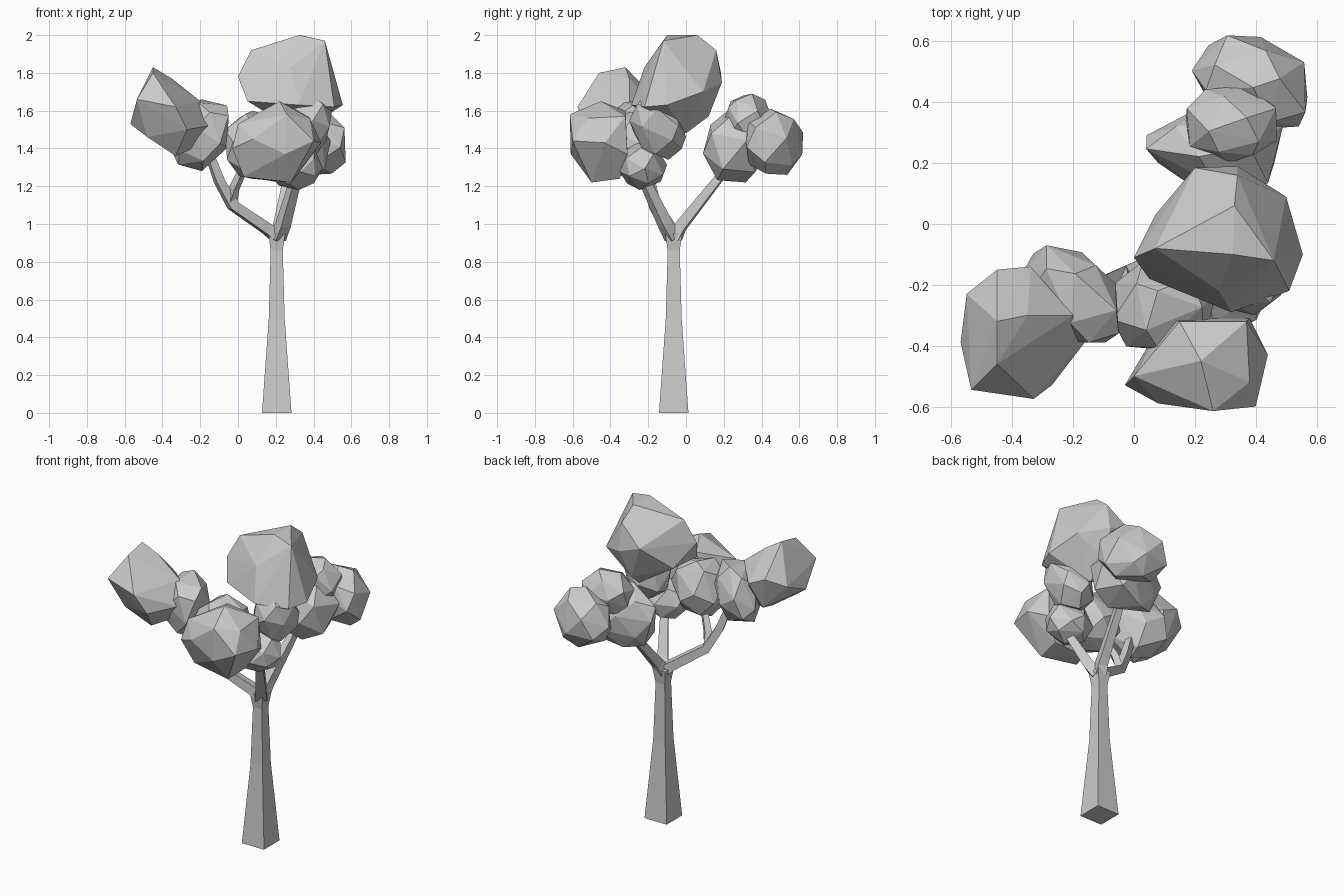
import bpy, bmesh, math, random
from mathutils import Vector


def finish(bm, name):
    bmesh.ops.recalc_face_normals(bm, faces=bm.faces[:])
    me = bpy.data.meshes.new(name)
    bm.to_mesh(me)
    bm.free()
    ob = bpy.data.objects.new(name, me)
    bpy.context.collection.objects.link(ob)
    return ob


def limb(name, path):
    """Four-sided tapered limb through (x, y, z, half_width) stations."""
    bm = bmesh.new()
    pts = [Vector(p[:3]) for p in path]
    rings = []
    for i, p in enumerate(path):
        d = (pts[min(i + 1, len(pts) - 1)] - pts[max(i - 1, 0)]).normalized()
        # Upright limbs use the x axis as reference, leaning ones use z
        if abs(d.z) > 0.99:
            u, v = Vector((1, 0, 0)), Vector((0, 1, 0))
        else:
            u = d.cross(Vector((0, 0, 1))).normalized()
            v = d.cross(u).normalized()
        w = p[3]
        rings.append([bm.verts.new(pts[i] + u * a * w + v * b * w)
                      for a, b in ((-1, -1), (1, -1), (1, 1), (-1, 1))])
    for r, s in zip(rings, rings[1:]):
        for k in range(4):
            bm.faces.new((r[k], r[(k + 1) % 4], s[(k + 1) % 4], s[k]))
    bm.faces.new(rings[0])
    bm.faces.new(rings[-1])
    return finish(bm, name)


def hull(name, pts):
    """Faceted convex lump around a few corner points."""
    bm = bmesh.new()
    for p in pts:
        bm.verts.new(p)
    bmesh.ops.convex_hull(bm, input=bm.verts[:])
    loose = [v for v in bm.verts if not v.link_faces]
    bmesh.ops.delete(bm, geom=loose, context='VERTS')
    return finish(bm, name)


def foliage(name, xr, yr, zr, seed, shear=(0, 0), skew=0, taper=0, n=21):
    """Faceted clump: jittered sphere points, leaned and fitted to a box."""
    rnd = random.Random(seed)
    pts = []
    for i in range(n):
        z = 1 - 2 * (i + 0.5) / n
        r = math.sqrt(1 - z * z)
        a = i * 2.39996 + seed
        p = Vector((r * math.cos(a), r * math.sin(a), z))
        p += Vector([rnd.uniform(-0.16, 0.16) for _ in range(3)])
        p.normalize()
        p.y *= 1 + taper * p.x
        p.x += shear[0] * p.z
        p.y += shear[1] * p.z + skew * p.x
        pts.append(p)
    for k, (lo, hi) in enumerate((xr, yr, zr)):
        a, b = min(p[k] for p in pts), max(p[k] for p in pts)
        for p in pts:
            p[k] = lo + (p[k] - a) / (b - a) * (hi - lo)
    return hull(name, pts)


# Trunk with a flared square base and a small swelling at the fork
tx, ty = 0.205, -0.065
limb("trunk", [(tx, ty, 0, 0.078), (tx, ty, 0.5, 0.042),
               (tx, ty, 0.86, 0.032), (tx, ty, 0.95, 0.045)])

# Branches
limb("left_branch", [(0.21, -0.065, 0.93, 0.033), (0.16, -0.085, 0.97, 0.028),
                     (-0.03, -0.165, 1.1, 0.025), (-0.10, -0.195, 1.23, 0.023),
                     (-0.17, -0.22, 1.42, 0.018)])
limb("left_inner_branch", [(-0.035, -0.165, 1.11, 0.022),
                           (-0.02, -0.19, 1.19, 0.02),
                           (0.06, -0.25, 1.36, 0.015)])
limb("front_branch", [(0.21, -0.07, 0.93, 0.034), (0.24, -0.11, 1.0, 0.03),
                      (0.31, -0.23, 1.25, 0.022)])
limb("back_branch", [(0.21, -0.06, 0.93, 0.034), (0.22, -0.03, 0.985, 0.029),
                     (0.275, 0.22, 1.3, 0.019)])

# Three large angular clumps, shaped by their main corners
hull("crown_foliage", [
    (0.325, -0.10, 2.0), (0.33, 0.06, 2.0), (0.46, -0.12, 1.97), (0.34, 0.16, 1.92),
    (0.20, 0.185, 1.8), (0.34, 0.19, 1.75), (0.50, 0.09, 1.7), (0.555, -0.1, 1.63),
    (0.51, -0.22, 1.62), (0.32, -0.29, 1.63), (0.05, -0.18, 1.65), (0.0, -0.11, 1.78),
    (0.07, -0.08, 1.92), (0.07, 0.03, 1.65), (0.3, 0.12, 1.57), (0.33, 0.0, 1.48),
    (0.28, -0.22, 1.83)])
hull("left_outer_foliage", [
    (-0.45, -0.32, 1.83), (-0.45, -0.46, 1.8), (-0.35, -0.3, 1.77), (-0.55, -0.23, 1.6),
    (-0.57, -0.39, 1.53), (-0.535, -0.545, 1.66), (-0.33, -0.575, 1.62), (-0.27, -0.53, 1.5),
    (-0.155, -0.38, 1.52), (-0.2, -0.3, 1.65), (-0.34, -0.14, 1.6), (-0.45, -0.15, 1.65),
    (-0.48, -0.45, 1.46), (-0.33, -0.4, 1.36), (-0.24, -0.33, 1.4), (-0.4, -0.2, 1.44)])
hull("front_foliage", [
    (-0.03, -0.53, 1.4), (0.0, -0.5, 1.53), (0.15, -0.32, 1.6), (0.22, -0.45, 1.65),
    (0.37, -0.32, 1.57), (0.38, -0.52, 1.56), (0.44, -0.43, 1.43), (0.4, -0.6, 1.44),
    (0.26, -0.615, 1.58), (0.25, -0.61, 1.37), (0.08, -0.59, 1.45), (0.03, -0.48, 1.25),
    (0.07, -0.36, 1.24), (0.28, -0.5, 1.22), (0.3, -0.35, 1.24), (0.38, -0.31, 1.37),
    (0.1, -0.31, 1.4)])

# Smaller foliage clumps: box ranges in x, y, z
foliage("left_inner_foliage", (-0.37, -0.05), (-0.39, -0.07), (1.28, 1.66), 8, (0.2, 0), -0.4)
foliage("middle_foliage", (-0.07, 0.27), (-0.42, -0.12), (1.24, 1.6), 14)
foliage("right_foliage", (0.22, 0.5), (-0.3, 0.0), (1.34, 1.69), 17, (0.2, -0.2))
foliage("low_foliage", (0.16, 0.45), (-0.35, -0.1), (1.18, 1.43), 20)
foliage("back_outer_foliage", (0.19, 0.57), (0.31, 0.62), (1.26, 1.61), 23, (0, 0), -0.25)
foliage("back_upper_foliage", (0.17, 0.47), (0.2, 0.455), (1.42, 1.69), 26)
foliage("back_inner_foliage", (0.04, 0.49), (0.09, 0.41), (1.22, 1.6), 29, (0, 0), 0, 0.5)
